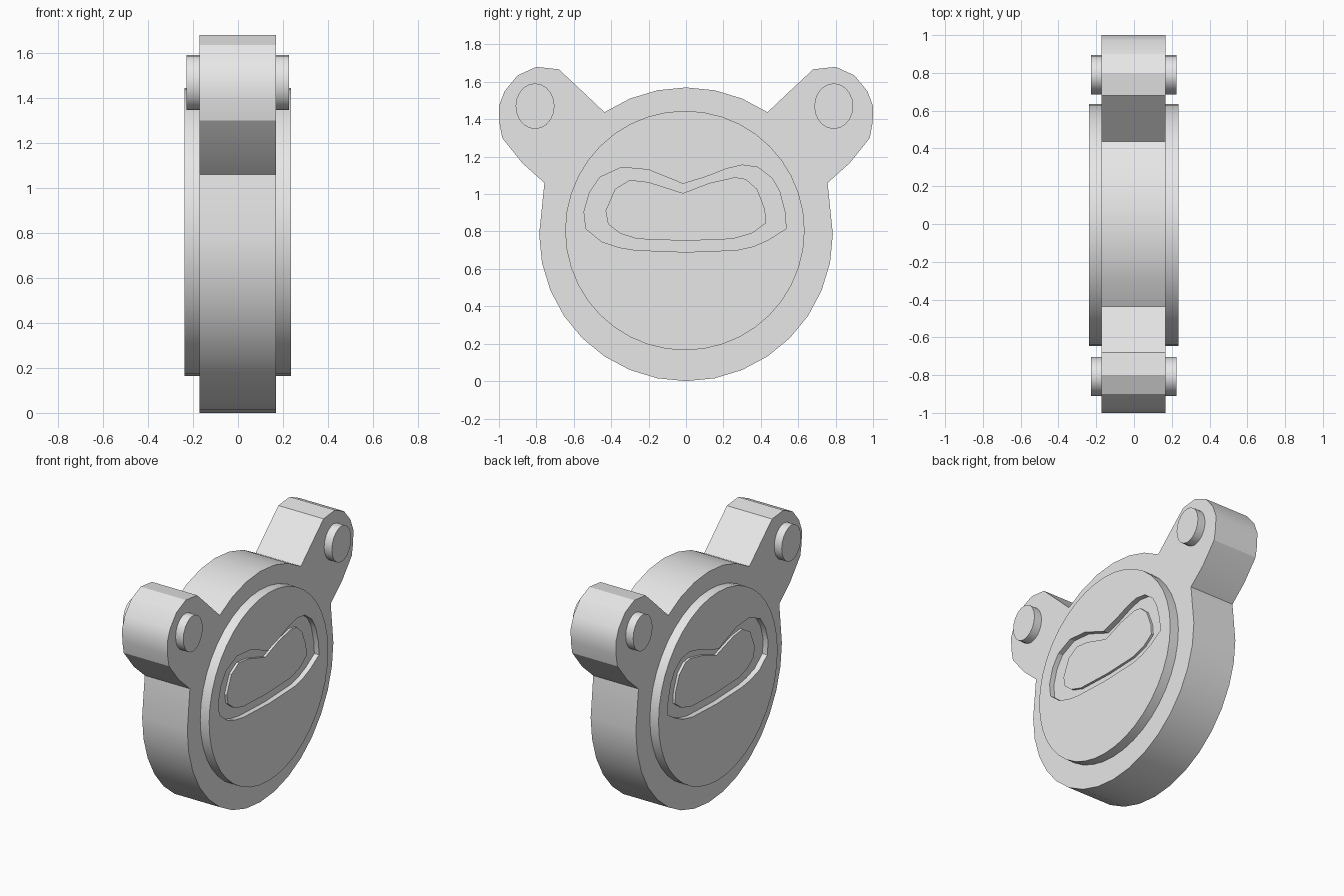
import bpy, bmesh, math

if "Cube" in bpy.data.objects:
    bpy.data.objects.remove(bpy.data.objects["Cube"], do_unlink=True)

grey = bpy.data.materials.new("light grey")
grey.use_nodes = True
grey.diffuse_color = (0.8, 0.8, 0.8, 1)
grey.node_tree.nodes["Principled BSDF"].inputs["Base Color"].default_value = (0.8, 0.8, 0.8, 1)


def prism(name, outline, x0, x1):
    """Extrude a (y, z) outline from x0 to x1."""
    bm = bmesh.new()
    face = bm.faces.new([bm.verts.new((x0, y, z)) for y, z in outline])
    ext = bmesh.ops.extrude_face_region(bm, geom=[face])
    for v in ext["geom"]:
        if isinstance(v, bmesh.types.BMVert):
            v.co.x = x1
    bmesh.ops.recalc_face_normals(bm, faces=bm.faces)
    mesh = bpy.data.meshes.new(name)
    bm.to_mesh(mesh)
    bm.free()
    mesh.materials.append(grey)
    obj = bpy.data.objects.new(name, mesh)
    bpy.context.collection.objects.link(obj)
    return obj


def ellipse(cy, cz, ry, rz, n):
    return [(cy + ry * math.sin(2 * math.pi * i / n), cz + rz * math.cos(2 * math.pi * i / n))
            for i in range(n)]


def smooth(obj):
    bpy.ops.object.select_all(action="DESELECT")
    obj.select_set(True)
    bpy.context.view_layer.objects.active = obj
    bpy.ops.object.shade_smooth_by_angle(angle=math.radians(25))


# Body: round outline with two ears, half of it mirrored
ring = ellipse(0, 0.785, 0.785, 0.785, 32)
ear = [(0.56, 1.555), (0.68, 1.667), (0.80, 1.68), (0.90, 1.635), (0.97, 1.55), (1.0, 1.47),
       (0.998, 1.385), (0.983, 1.30), (0.875, 1.165), (0.757, 1.06)]
half = ring[0:4] + ear + ring[8:17]
body = prism("body", half + [(-y, z) for y, z in reversed(half[1:-1])], -0.172, 0.168)
smooth(body)

# Raised round face plate running through the body
plate = prism("face_plate", ellipse(-0.006, 0.805, 0.64, 0.64, 40), -0.237, 0.235)

# Recessed muzzle pocket on each side, with a low raised panel inside it
pocket = [(-0.545, 0.905), (-0.535, 0.815), (-0.45, 0.745), (-0.36, 0.715), (-0.27, 0.70),
          (0, 0.69), (0.27, 0.70), (0.36, 0.72), (0.44, 0.755), (0.535, 0.815), (0.53, 0.90),
          (0.50, 1.015), (0.46, 1.085), (0.385, 1.143), (0.30, 1.155), (0.215, 1.135),
          (0.10, 1.09), (-0.016, 1.055), (-0.20, 1.13), (-0.345, 1.143), (-0.46, 1.09),
          (-0.515, 1.01)]
panel = [(-0.43, 0.91), (-0.417, 0.84), (-0.353, 0.79), (-0.262, 0.76), (0, 0.75), (0.25, 0.76),
         (0.353, 0.79), (0.428, 0.845), (0.422, 0.92), (0.38, 1.027), (0.32, 1.08),
         (0.262, 1.09), (0.128, 1.06), (-0.016, 1.005), (-0.20, 1.064), (-0.30, 1.075),
         (-0.38, 1.027)]
for side, label in ((1, "left"), (-1, "right")):
    cutter = prism("pocket_cutter", pocket, side * 0.20, side * 0.30)
    cutter.hide_render = True
    mod = plate.modifiers.new("pocket", "BOOLEAN")
    mod.operation = "DIFFERENCE"
    mod.solver = "EXACT"
    mod.object = cutter
    bpy.context.view_layer.objects.active = plate
    bpy.ops.object.modifier_apply(modifier=mod.name)
    bpy.data.objects.remove(cutter, do_unlink=True)
    smooth(prism(label + "_muzzle_panel", panel, side * 0.19, side * 0.217))
smooth(plate)

# Round studs through the ears
for cy, label in ((-0.807, "front"), (0.79, "back")):
    smooth(prism(label + "_ear_stud", ellipse(cy, 1.47, 0.104, 0.122, 20), -0.228, 0.226))
